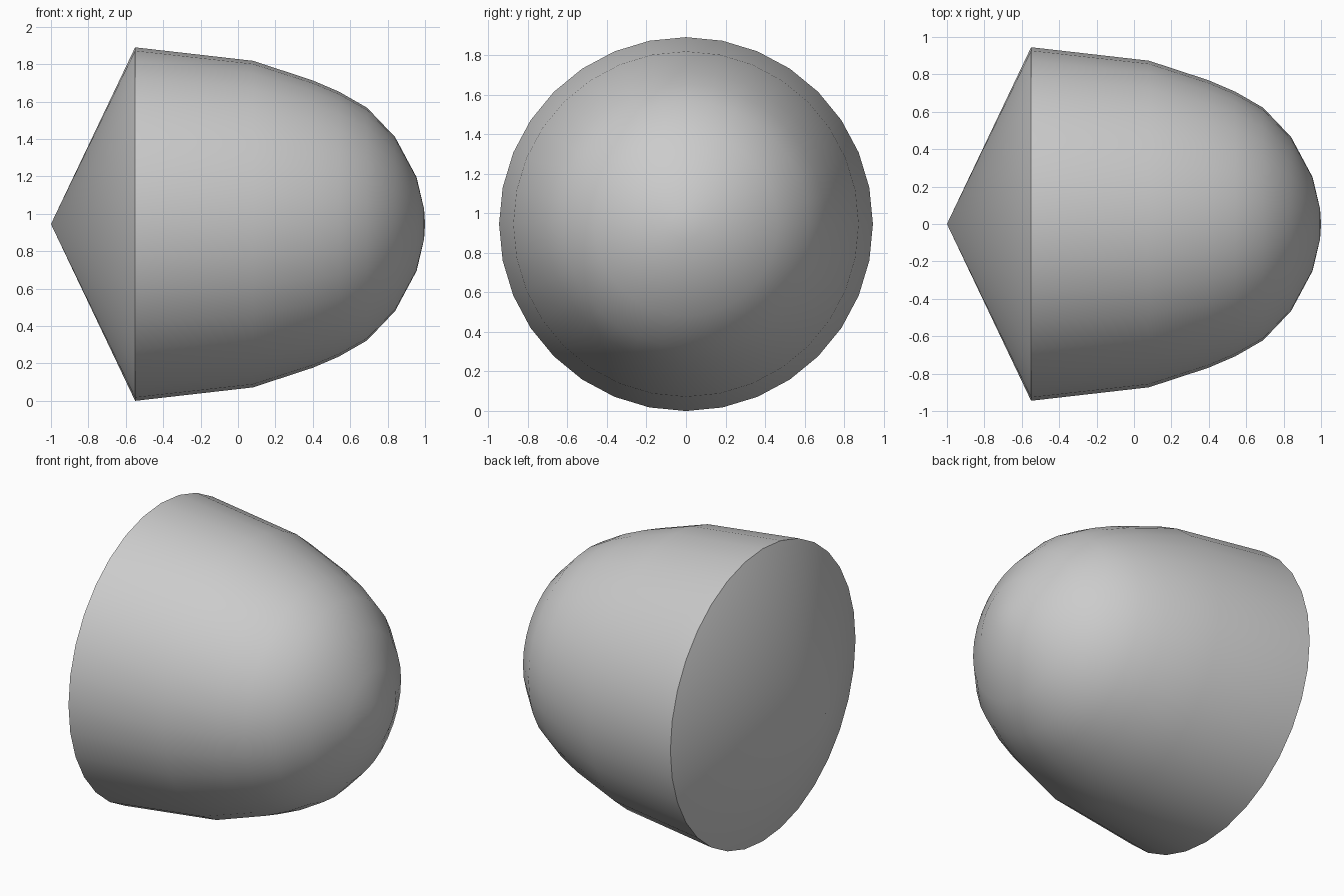
import bpy
import bmesh
import math
from mathutils import Matrix, Vector

if "Cube" in bpy.data.objects:
    bpy.data.objects.remove(bpy.data.objects["Cube"])

SIDES = 32
RADIUS = 0.945

# Plain grey material
grey = bpy.data.materials.new("plain_grey")
grey.use_nodes = True
colour = (0.6, 0.6, 0.6, 1)
grey.diffuse_color = colour
grey.node_tree.nodes["Principled BSDF"].inputs["Base Color"].default_value = colour

# Half outline (x, radius): pointed back, sharp rim, rounded nose
profile = [(-1, 0), (-0.55, RADIUS), (0.08, 0.873), (0.4, 0.768), (0.54, 0.708),
           (0.69, 0.622), (0.84, 0.465), (0.955, 0.25), (0.995, 0.08), (1, 0)]

# Spin the outline around the long axis
bm = bmesh.new()
verts = [bm.verts.new((x, 0, r)) for x, r in profile]
edges = [bm.edges.new(pair) for pair in zip(verts, verts[1:])]
bmesh.ops.spin(bm, geom=verts + edges, cent=(0, 0, 0), axis=(1, 0, 0),
               angle=math.tau, steps=SIDES, use_duplicate=False)
bmesh.ops.remove_doubles(bm, verts=bm.verts, dist=0.0005)
bmesh.ops.dissolve_degenerate(bm, edges=bm.edges, dist=0.0005)
bmesh.ops.recalc_face_normals(bm, faces=bm.faces)
bmesh.ops.transform(bm, matrix=Matrix.Translation(Vector((0, 0, RADIUS))), verts=bm.verts)

mesh = bpy.data.meshes.new("rounded_cone_body")
bm.to_mesh(mesh)
bm.free()
mesh.materials.append(grey)
body = bpy.data.objects.new("rounded_cone_body", mesh)
bpy.context.collection.objects.link(body)

# Smooth surfaces with a crisp rim
bpy.ops.object.select_all(action="DESELECT")
body.select_set(True)
bpy.context.view_layer.objects.active = body
bpy.ops.object.shade_smooth_by_angle(angle=math.radians(40))
